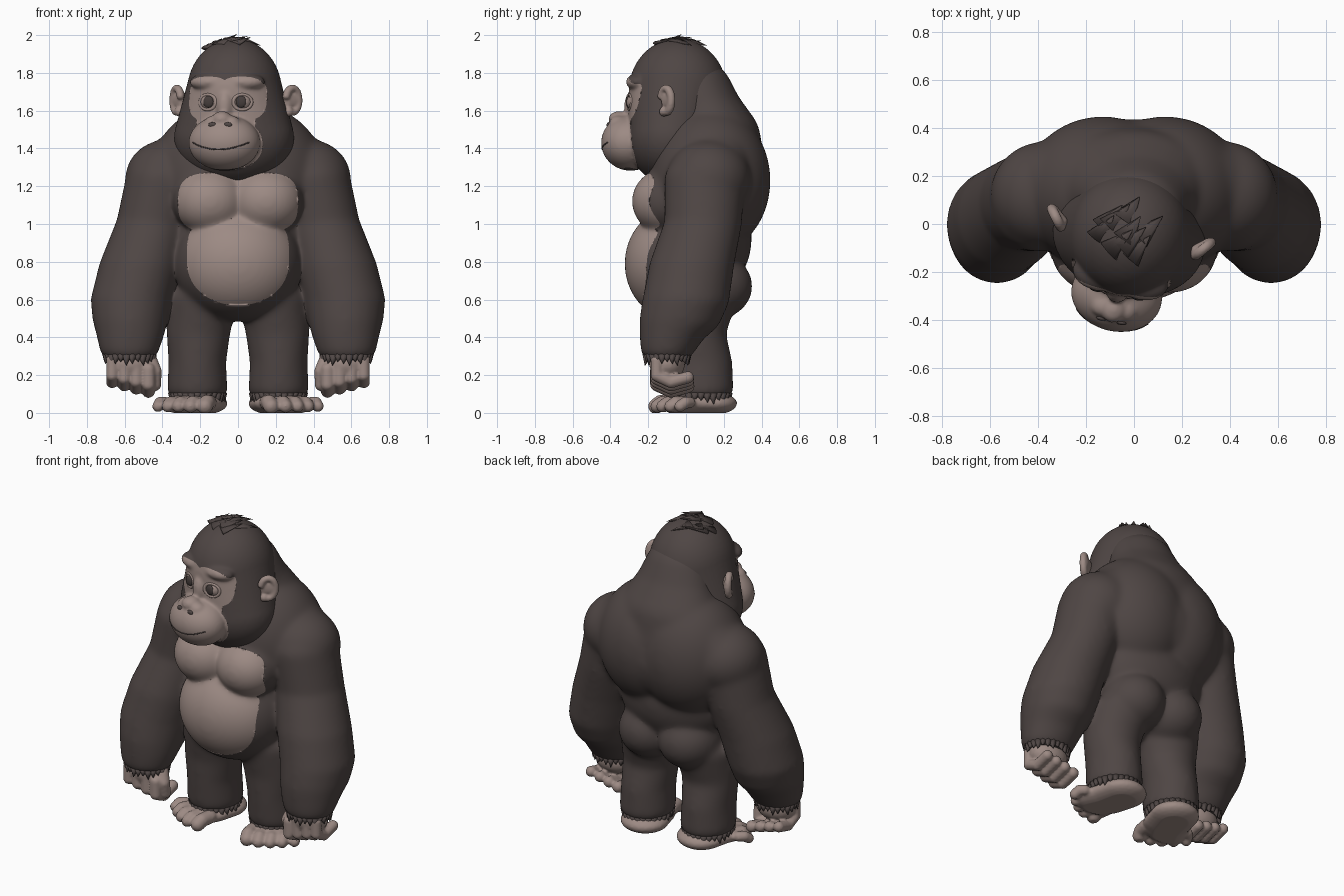
import bpy, bmesh, math
from mathutils import Vector, Matrix
from mathutils.bvhtree import BVHTree

if "Cube" in bpy.data.objects:
    bpy.data.objects.remove(bpy.data.objects["Cube"])


def material(name, rgb):
    m = bpy.data.materials.new(name)
    m.diffuse_color = (*rgb, 1)
    m.use_nodes = True
    m.node_tree.nodes["Principled BSDF"].inputs["Base Color"].default_value = m.diffuse_color
    return m


FUR = material("dark_fur", (0.078, 0.061, 0.058))
SKIN = material("bare_skin", (0.335, 0.255, 0.230))
IRIS = material("eye_iris", (0.060, 0.047, 0.044))
# The head is turned slightly towards -x
HEAD = (Matrix.Translation((-0.02, -0.05, 0)) @ Matrix.Rotation(math.radians(-12), 4, 'Z')
        @ Matrix.Translation((0, 0.05, 0)))


def ball(bm, loc, r, sub=3):
    """Ellipsoid, mirrored to -x when it is off centre."""
    for s in ((1, -1) if loc[0] > 0.001 else (1,)):
        m = Matrix.Translation((s * loc[0], loc[1], loc[2])) @ Matrix.Diagonal((*r, 1))
        bmesh.ops.create_icosphere(bm, subdivisions=sub, radius=1, matrix=m)


def chain(bm, nodes, n=6, sub=3):
    """Limb: ellipsoids blended between (x, y, z, rx, ry, rz) nodes."""
    for a, b in zip(nodes, nodes[1:]):
        for i in range(n + 1):
            p = [u + (v - u) * i / n for u, v in zip(a, b)]
            ball(bm, p[:3], p[3:], sub)


def spike(bm, base, tip, width, flat=1.0, sides=(1, -1)):
    for s in sides:
        p, q = (Vector((s * v[0], v[1], v[2])) for v in (base, tip))
        m = (Matrix.Translation((p + q) / 2) @ (q - p).to_track_quat('Z', 'Y').to_matrix().to_4x4()
             @ Matrix.Diagonal((1, flat, 1, 1)))
        bmesh.ops.create_cone(bm, cap_ends=True, segments=8, radius1=width, radius2=0.001,
                              depth=(q - p).length, matrix=m)


def finish(bm, name, mats, voxel=0, smooth=0, matrix=None, swell=0):
    """Fuse the pieces into one smooth skin and make the object."""
    me = bpy.data.meshes.new(name)
    bm.to_mesh(me)
    bm.free()
    ob = bpy.data.objects.new(name, me)
    bpy.context.collection.objects.link(ob)
    if voxel:
        mod = ob.modifiers.new("fuse", 'REMESH')
        mod.mode, mod.voxel_size = 'VOXEL', voxel
        mod = ob.modifiers.new("soften", 'SMOOTH')
        mod.factor, mod.iterations = 0.5, smooth
        mod = ob.modifiers.new("swell", 'DISPLACE')
        mod.strength, mod.mid_level = swell, 0
        dep = bpy.context.evaluated_depsgraph_get()
        me = bpy.data.meshes.new_from_object(ob.evaluated_get(dep))
        ob.modifiers.clear()
        ob.data = me
    me.materials.clear()
    for m in mats:
        me.materials.append(m)
    me.polygons.foreach_set("use_smooth", [True] * len(me.polygons))
    if matrix:
        ob.matrix_world = matrix
    return ob


def oval(x, z, cx, cz, a, b, p):
    return (abs((x - cx) / a) ** p + abs((z - cz) / b) ** p) ** (1 / p) - 1


def paint(ob, f, voxel, y_max):
    """Give front faces inside outline f(x, z) < 0 the second colour, edge vertices snapped to it."""
    me, e = ob.data, 1e-4
    normals = [v.normal.copy() for v in me.vertices]
    for v, n in zip(me.vertices, normals):
        x, y, z = v.co
        if y < y_max:
            a = f(x, z)
            g = Vector(((f(x + e, z) - a) / e, 0, (f(x, z + e) - a) / e))
            g -= n * g.dot(n)
            if g.length > 1e-2 and abs(a) / g.length < 0.55 * voxel:
                v.co -= g * (a / g.length_squared)
    for p in me.polygons:
        c = p.center
        p.material_index = int(c.y < y_max and p.normal.y < 0.3 and f(c.x, c.z) < 0)


# Body: torso, neck, arms and legs in one skin
bm = bmesh.new()
for loc, r in [((.13, .13, 1.23), (.33, .31, .38)), ((.15, -.10, 1.12), (.19, .18, .17)),
               ((0, -.04, .79), (.33, .278, .30)), ((0, .08, .92), (.37, .26, .3)),
               ((.14, .15, .67), (.18, .195, .17)), ((.375, .12, 1.24), (.215, .215, .2))]:
    ball(bm, loc, r, 4)
chain(bm, [(0, .06, 1.72, .2, .175, .14), (0, .11, 1.6, .24, .185, .15),
           (0, .17, 1.45, .32, .22, .2), (0, .13, 1.2, .42, .30, .3)])
chain(bm, [(.002, .165, 1.52, .2, .165, .11), (.2, .16, 1.42, .18, .18, .13),
           (.36, .13, 1.275, .19, .2, .15)])
chain(bm, [(.40, .10, 1.23, .19, .21, .15), (.45, .09, 1.0, .19, .20, .12),
           (.52, .03, .78, .21, .22, .1), (.565, 0, .6, .21, .225, .1),
           (.57, -.03, .5, .195, .21, .1), (.57, -.07, .42, .175, .17, .07),
           (.575, -.10, .33, .15, .135, .06)])
chain(bm, [(.19, .06, .60, .18, .20, .1), (.21, .05, .42, .163, .155, .1),
           (.215, .07, .27, .147, .17, .08), (.215, .08, .12, .155, .168, .06)])
body = finish(bm, "body", [FUR, SKIN], 0.0125, 36, swell=0.008)
paint(body, lambda x, z: min(oval(abs(x), z, .125, 1.115, .192, .155, 3),
                             oval(x, z, 0, .8, .27, .23, 2.1 if z < .8 else 4)), 0.0125, 0)

# Ragged fur edges at wrists and ankles
bm = bmesh.new()
for cx, cy, cz, rx, ry, n in [(.575, -.10, .305, .12, .106, 26), (.215, .08, .10, .132, .142, 28)]:
    for i in range(n):
        c, s = math.cos(math.tau * i / n), math.sin(math.tau * i / n)
        p = (cx + rx * c, cy + ry * s, cz)
        spike(bm, p, (p[0] + .012 * c, p[1] + .012 * s, cz - .035 - .01 * (i % 3)), .026)
finish(bm, "fur_fringe", [FUR])

# Head with brow, muzzle and nose
bm = bmesh.new()
chain(bm, [(0, -.043, 1.70, .248, .258, .28), (0, -.055, 1.455, .318, .245, .255)], 10, 4)
for loc, r in [((.09, -.228, 1.752), (.11, .07, .045)), ((0, -.30, 1.43), (.188, .15, .145)),
               ((0, -.28, 1.62), (.045, .05, .09)), ((0, -.36, 1.555), (.05, .055, .04)),
               ((.052, -.355, 1.535), (.042, .045, .035))]:
    ball(bm, loc, r, 4)
head = finish(bm, "head", [FUR, SKIN], 0.009, 10, HEAD, 0.003)
paint(head, lambda x, z: min(oval(abs(x), z, .09, 1.665, .12, .115, 3),
                             oval(x, z, 0, 1.425, .195, .135, 2.3),
                             oval(x, z, 0, 1.56, .16, .12, 4)), 0.009, -.12)
tree = BVHTree.FromPolygons([v.co for v in head.data.vertices],
                            [list(p.vertices) for p in head.data.polygons])


def front_y(x, z):
    return tree.ray_cast(Vector((x, -2, z)), Vector((0, 1, 0)))[0].y


def top_z(x, y):
    return tree.ray_cast(Vector((x, y, 3)), Vector((0, 0, -1)))[0].z


# Mouth line and nostrils
bm = bmesh.new()
for i in range(81):
    x = -.15 + .3 * i / 80
    z = 1.395 + 1.6 * x * x
    m = Matrix.Translation((x, front_y(x, z) + .001, z))
    bmesh.ops.create_icosphere(bm, subdivisions=1, radius=.0045, matrix=m)
finish(bm, "mouth_line", [FUR], matrix=HEAD)
bm = bmesh.new()
ball(bm, (.042, front_y(.042, 1.525) + .003, 1.525), (.022, .01, .014))
finish(bm, "nostrils", [FUR], matrix=HEAD)

# Eyes: eyeballs, irises and lids
ey = front_y(.092, 1.645)
for name, mat, loc, r in [("eyeballs", SKIN, (.092, ey + .032, 1.645), (.046, .046, .046)),
                          ("irises", IRIS, (.088, ey - .006, 1.647), (.028, .012, .032))]:
    bm = bmesh.new()
    ball(bm, loc, r)
    finish(bm, name, [mat], matrix=HEAD)
bm = bmesh.new()
ring = [(.092 + .046 * math.cos(t), 1.645 + .04 * math.sin(t))
        for t in (math.tau * i / 24 for i in range(25))]
chain(bm, [(x, front_y(x, z) + .005, z, .012, .012, .010) for x, z in ring], 2, 2)
finish(bm, "eyelids", [SKIN], 0.005, 3, HEAD)

# Ears: curled rim round a thick bowl, angled forwards
bm = bmesh.new()
rim = []
for i in range(15):
    t = math.radians(-110 + 270 * i / 14)
    u = .034 * math.cos(t)
    rim.append((.312 + u * .8, -.04 + u, 1.655 + .064 * math.sin(t), .022, .022, .020))
chain(bm, rim, 3, 2)
chain(bm, [(.285, -.05, 1.655, .028, .022, .055), (.33, -.01, 1.655, .024, .022, .05)], 6, 2)
ball(bm, (.295, -.055, 1.595), (.026, .026, .027))
finish(bm, "ears", [SKIN], 0.007, 3, HEAD)

# Hair tuft of flat leaves lying on the crown
bm = bmesh.new()
for i, (x, y) in enumerate([(-.13, -.09), (-.09, -.03), (-.07, -.13), (-.02, -.07), (.02, -.14),
                            (.04, -.05), (-.04, .01), (-.12, -.04), (-.02, -.11)]):
    u, v = x + .05 + .015 * (i % 3), y + .11
    spike(bm, (x, y, top_z(x, y) - .004), (u, v, top_z(u, v) + .025), .05, .3, (1,))
finish(bm, "hair_tuft", [FUR], matrix=HEAD)

# Hands: palm, four curled fingers, thumb
bm = bmesh.new()
ball(bm, (.57, -.10, .26), (.125, .095, .09))
for i in range(4):
    x, dz, r = .474 + .064 * i, .016 * i, .037 - .001 * i
    chain(bm, [(x, -.155, .23 + dz, r, r, r), (x, -.155, .15 + dz, r, r, r),
               (x, -.08, .115 + dz, r, r, r), (x, .01, .14 + dz, r, r, r)], 5, 2)
chain(bm, [(.475, -.10, .29, .045, .045, .04), (.44, -.125, .22, .038, .038, .038),
           (.438, -.11, .15, .033, .033, .035)], 5, 2)
finish(bm, "hands", [SKIN], 0.008, 3)


def foot(x, y, z):
    return tuple(Vector((.20, .10, 0)) + Matrix.Rotation(math.radians(20), 3, 'Z') @ Vector((x, y, z)))


# Feet: turned out, with five toes and flat soles
bm = bmesh.new()
chain(bm, [(*foot(.01, .03, .05), .145, .14, .062), (*foot(0, -.08, .05), .145, .13, .06),
           (*foot(.01, -.16, .04), .142, .08, .048)], 6)
for x, y, r in [(-.112, -.235, .043), (-.038, -.255, .037), (.032, -.25, .035),
                (.098, -.23, .034), (.165, -.20, .032)]:
    chain(bm, [(*foot(x * .9, -.14, .055), r, r, r), (*foot(x, y + .03, .055), r, r, r),
               (*foot(x, y, .035), r, r, r)], 5, 2)
feet = finish(bm, "feet", [SKIN], 0.009, 3)
for v in feet.data.vertices:
    v.co.z = max(v.co.z, 0.0)
